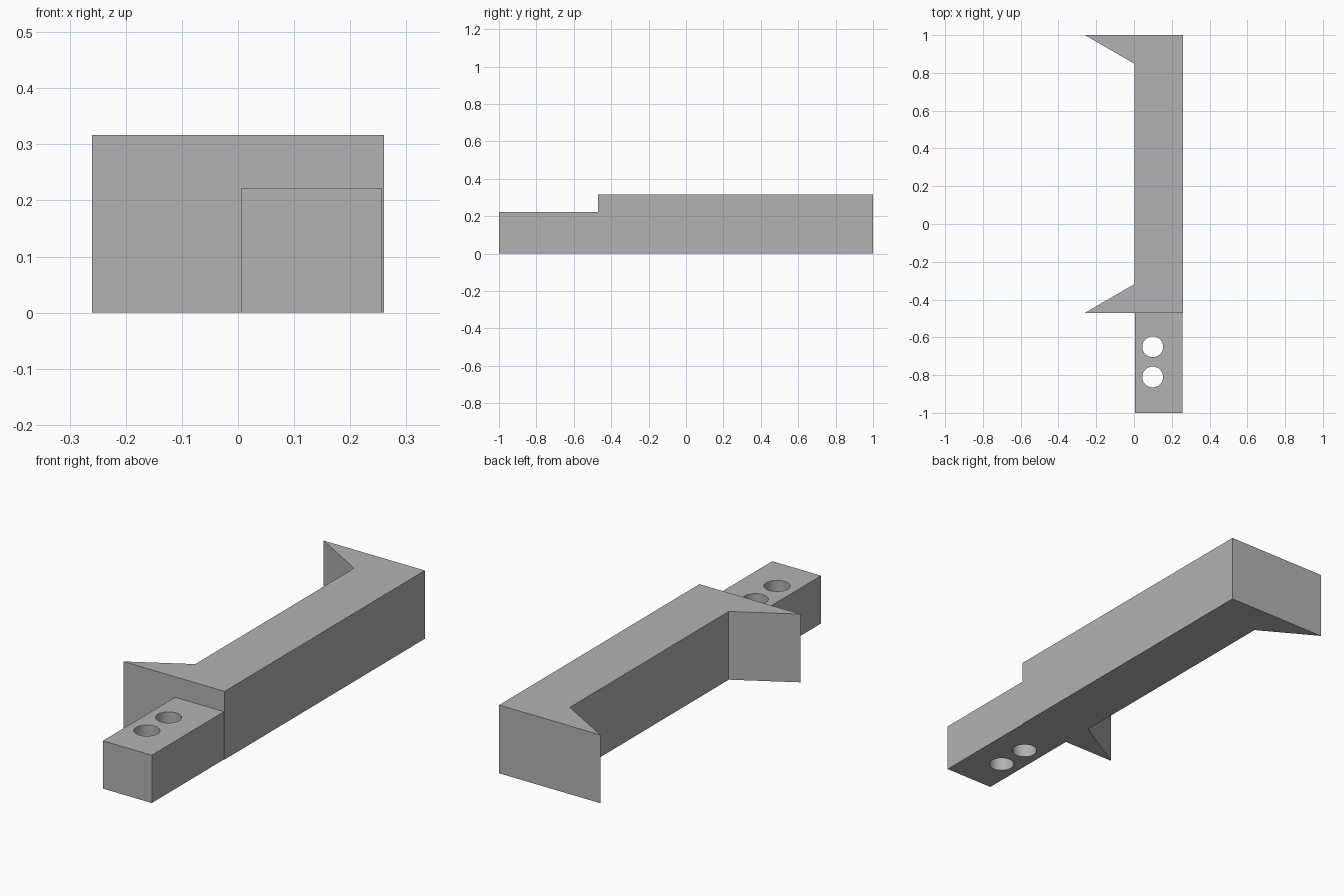
import bpy
import bmesh

if "Cube" in bpy.data.objects:
    bpy.data.objects.remove(bpy.data.objects["Cube"], do_unlink=True)

# Single plain grey
grey = bpy.data.materials.new("plain_grey")
grey.use_nodes = True
grey.diffuse_color = (0.45, 0.45, 0.45, 1)
grey.node_tree.nodes["Principled BSDF"].inputs["Base Color"].default_value = (0.45, 0.45, 0.45, 1)


def prism(name, outline, height):
    """Extrude a plan outline upward from the ground."""
    bm = bmesh.new()
    base = bm.faces.new([bm.verts.new((x, y, 0)) for x, y in outline])
    top = bmesh.ops.extrude_face_region(bm, geom=[base])["geom"]
    verts = [v for v in top if isinstance(v, bmesh.types.BMVert)]
    bmesh.ops.translate(bm, verts=verts, vec=(0, 0, height))
    bmesh.ops.recalc_face_normals(bm, faces=bm.faces)
    mesh = bpy.data.meshes.new(name)
    bm.to_mesh(mesh)
    bm.free()
    mesh.materials.append(grey)
    obj = bpy.data.objects.new(name, mesh)
    bpy.context.collection.objects.link(obj)
    return obj


# Main bar with a pointed barb at each end
LEFT, INNER, TIP = 0.26, 0.003, -0.26
FRONT, BACK, BARB = -0.47, 1.0, 0.152
prism("barbed_bar", [(LEFT, FRONT), (LEFT, BACK), (TIP, BACK), (INNER, BACK - BARB),
                     (INNER, FRONT + BARB), (TIP, FRONT)], 0.317)

# Lower mounting tab
tab = prism("mounting_tab", [(0.006, -1), (0.257, -1), (0.257, FRONT), (0.006, FRONT)], 0.222)

# Two round through holes
for y in (-0.65, -0.81):
    bpy.ops.mesh.primitive_cylinder_add(vertices=48, radius=0.055, depth=1, location=(0.099, y, 0.1))
    cutter = bpy.context.object
    cutter.name = "hole_cutter"
    cutter.hide_render = True
    cutter.data.materials.append(grey)
    cut = tab.modifiers.new("hole", 'BOOLEAN')
    cut.operation = 'DIFFERENCE'
    cut.solver = 'EXACT'
    cut.object = cutter
    bpy.context.view_layer.objects.active = tab
    bpy.ops.object.modifier_apply(modifier=cut.name)
    bpy.data.objects.remove(cutter, do_unlink=True)

# Smooth hole walls, sharp edges elsewhere
bpy.ops.object.select_all(action='DESELECT')
tab.select_set(True)
bpy.context.view_layer.objects.active = tab
bpy.ops.object.shade_smooth_by_angle()
